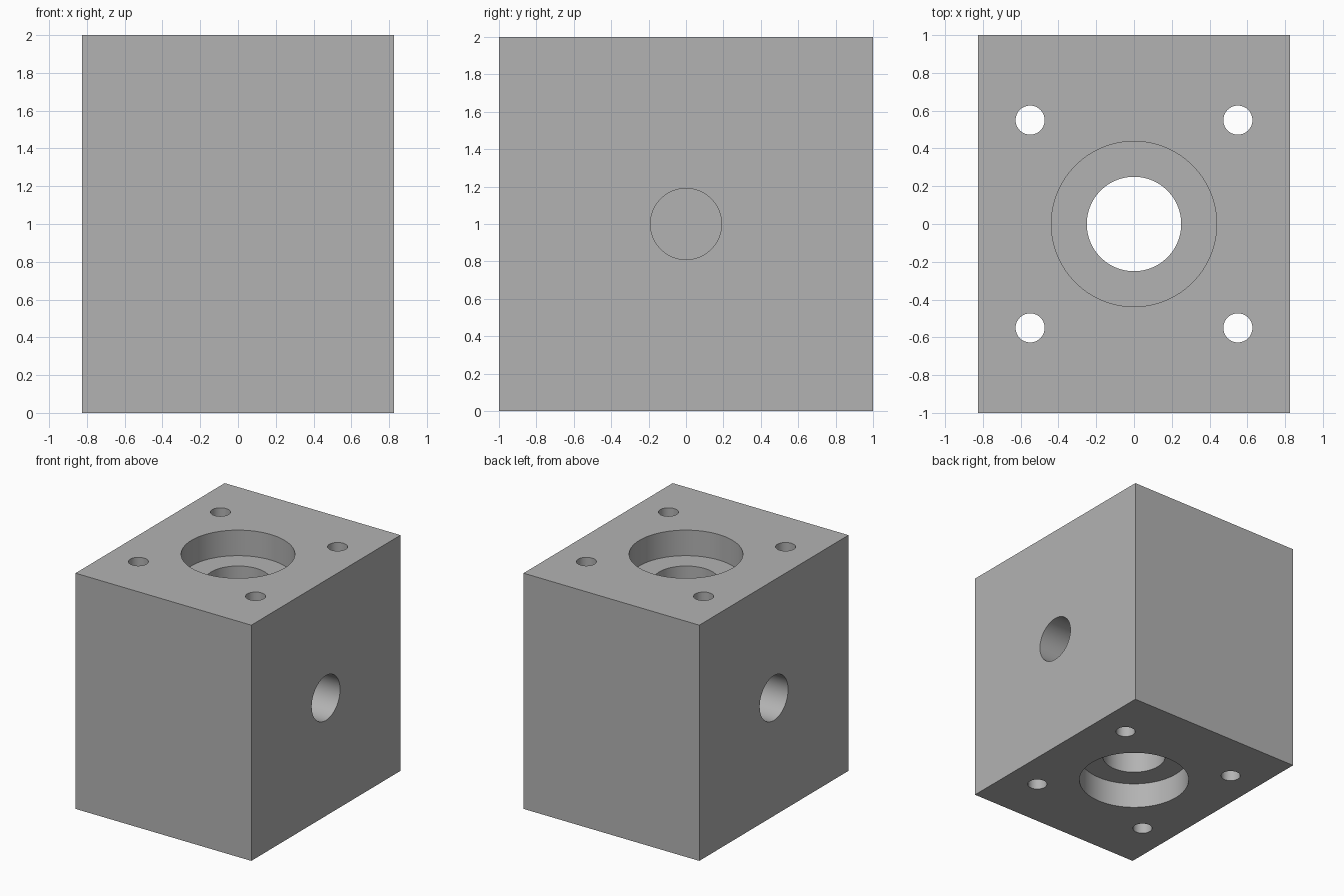
import bpy
from math import pi

default = bpy.data.objects.get("Cube")
if default:
    bpy.data.objects.remove(default, do_unlink=True)

WIDTH, SIZE = 1.65, 2.0
SEAT_DEPTH, SIDE_DEPTH = 0.217, 0.4

grey = bpy.data.materials.new("plain grey")
grey.use_nodes = True
grey.diffuse_color = (0.45, 0.45, 0.45, 1)
grey.node_tree.nodes["Principled BSDF"].inputs["Base Color"].default_value = grey.diffuse_color

# Solid block
bpy.ops.mesh.primitive_cube_add(size=1, location=(0, 0, SIZE / 2))
block = bpy.context.object
block.name = "bearing_block"
block.scale = (WIDTH, SIZE, SIZE)
bpy.ops.object.transform_apply(location=False, rotation=False, scale=True)
block.data.materials.append(grey)


def drill(name, radius, depth, location, along_x=False, sides=96):
    """Cut a round hole centred on location."""
    bpy.ops.mesh.primitive_cylinder_add(
        vertices=sides, radius=radius, depth=depth, location=location,
        rotation=(0, pi / 2 if along_x else 0, 0))
    cutter = bpy.context.object
    cutter.name = name
    cutter.data.materials.append(grey)
    cutter.hide_render = True
    cut = block.modifiers.new(name, "BOOLEAN")
    cut.operation, cut.solver, cut.object = "DIFFERENCE", "EXACT", cutter
    bpy.context.view_layer.objects.active = block
    bpy.ops.object.modifier_apply(modifier=cut.name)
    bpy.data.objects.remove(cutter, do_unlink=True)


# Central bore, with a wider bearing seat at each end
drill("shaft_bore", 0.25, SIZE * 2, (0, 0, SIZE / 2))
for z in (0, SIZE):
    drill("bearing_seat", 0.4375, SEAT_DEPTH * 2, (0, 0, z))

# Four bolt holes right through
for x in (-0.55, 0.55):
    for y in (-0.55, 0.55):
        drill("bolt_hole", 0.077, SIZE * 2, (x, y, SIZE / 2), sides=48)

# Blind hole in each side
for side in (-1, 1):
    drill("side_hole", 0.19, SIDE_DEPTH * 2, (side * WIDTH / 2, 0, SIZE / 2), along_x=True)

# Smooth hole walls, sharp rims
bpy.ops.object.select_all(action="DESELECT")
block.select_set(True)
bpy.context.view_layer.objects.active = block
bpy.ops.object.shade_smooth_by_angle(angle=pi / 6)
